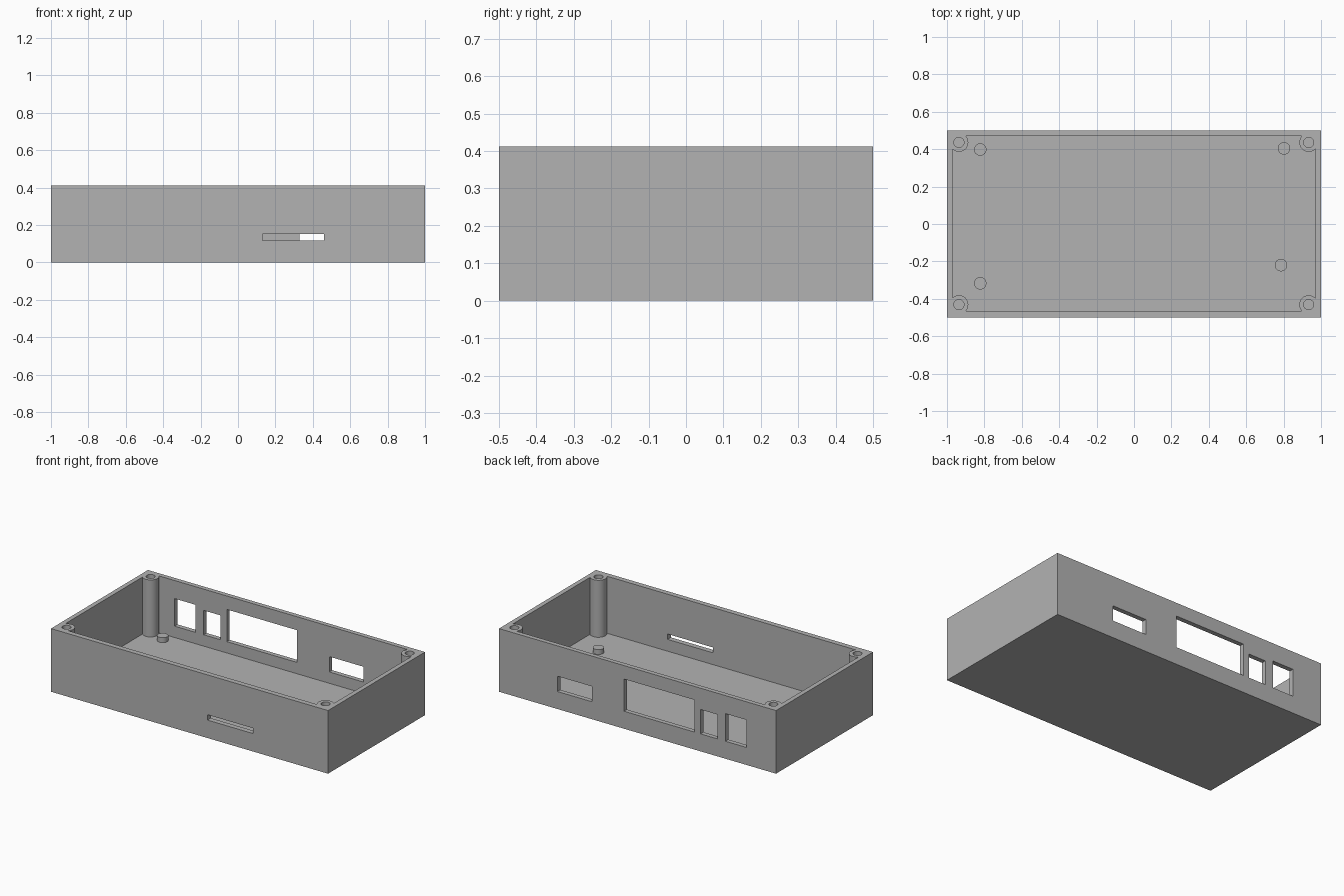
import bpy
import bmesh
from mathutils import Matrix, Vector

cube = bpy.data.objects.get("Cube")
if cube:
    bpy.data.objects.remove(cube, do_unlink=True)

HEIGHT = 0.412
FLOOR = 0.04

grey = bpy.data.materials.new("plain_grey")
grey.use_nodes = True
grey.diffuse_color = (0.45, 0.45, 0.45, 1)
grey.node_tree.nodes["Principled BSDF"].inputs["Base Color"].default_value = grey.diffuse_color


def make_object(name, bm):
    mesh = bpy.data.meshes.new(name)
    bm.to_mesh(mesh)
    bm.free()
    mesh.materials.append(grey)
    obj = bpy.data.objects.new(name, mesh)
    bpy.context.scene.collection.objects.link(obj)
    return obj


def box(name, low, high):
    low, high = Vector(low), Vector(high)
    bm = bmesh.new()
    bmesh.ops.create_cube(bm, size=1, matrix=Matrix.Translation((low + high) / 2)
                          @ Matrix.Diagonal((high - low).to_4d()))
    return make_object(name, bm)


def cylinder(name, x, y, radius, bottom, top):
    bm = bmesh.new()
    bmesh.ops.create_cone(bm, cap_ends=True, segments=48, radius1=radius, radius2=radius,
                          depth=top - bottom,
                          matrix=Matrix.Translation((x, y, (bottom + top) / 2)))
    return make_object(name, bm)


def combine(target, tool, operation):
    mod = target.modifiers.new(operation.lower(), "BOOLEAN")
    mod.operation = operation
    mod.solver = "EXACT"
    mod.object = tool
    bpy.context.view_layer.objects.active = target
    bpy.ops.object.modifier_apply(modifier=mod.name)
    bpy.data.objects.remove(tool, do_unlink=True)


# Open tray
case = box("enclosure_tray", (-1, -0.5, 0), (1, 0.5, HEIGHT))
combine(case, box("cavity", (-0.97, -0.466, FLOOR), (0.97, 0.47, 1)), "DIFFERENCE")

# Corner screw posts, flush with the rim and bored from the top
corners = [(x, y) for x in (-0.936, 0.934) for y in (-0.431, 0.436)]
for x, y in corners:
    combine(case, cylinder("screw_post", x, y, 0.05, FLOOR / 2, HEIGHT), "UNION")
for x, y in corners:
    combine(case, cylinder("screw_hole", x, y, 0.027, FLOOR, 1), "DIFFERENCE")

# Board standoffs on the floor
for x, y in [(-0.822, 0.398), (0.802, 0.404), (0.786, -0.22), (-0.822, -0.317)]:
    combine(case, cylinder("standoff", x, y, 0.033, FLOOR / 2, 0.072), "UNION")

# Connector openings in the back wall: left, right, top
for x0, x1, top in [(0.33, 0.578, 0.214), (-0.41, 0.098, 0.324),
                    (-0.577, -0.455, 0.273), (-0.787, -0.635, 0.294)]:
    combine(case, box("port_opening", (x0, 0.4, 0.114), (x1, 0.6, top)), "DIFFERENCE")

# Card slot in the front wall
combine(case, box("card_slot", (0.13, -0.6, 0.117), (0.46, -0.4, 0.152)), "DIFFERENCE")

# Smooth the round parts and keep the edges sharp
bpy.ops.object.select_all(action="DESELECT")
case.select_set(True)
bpy.context.view_layer.objects.active = case
bpy.ops.object.shade_smooth_by_angle(angle=0.5)
